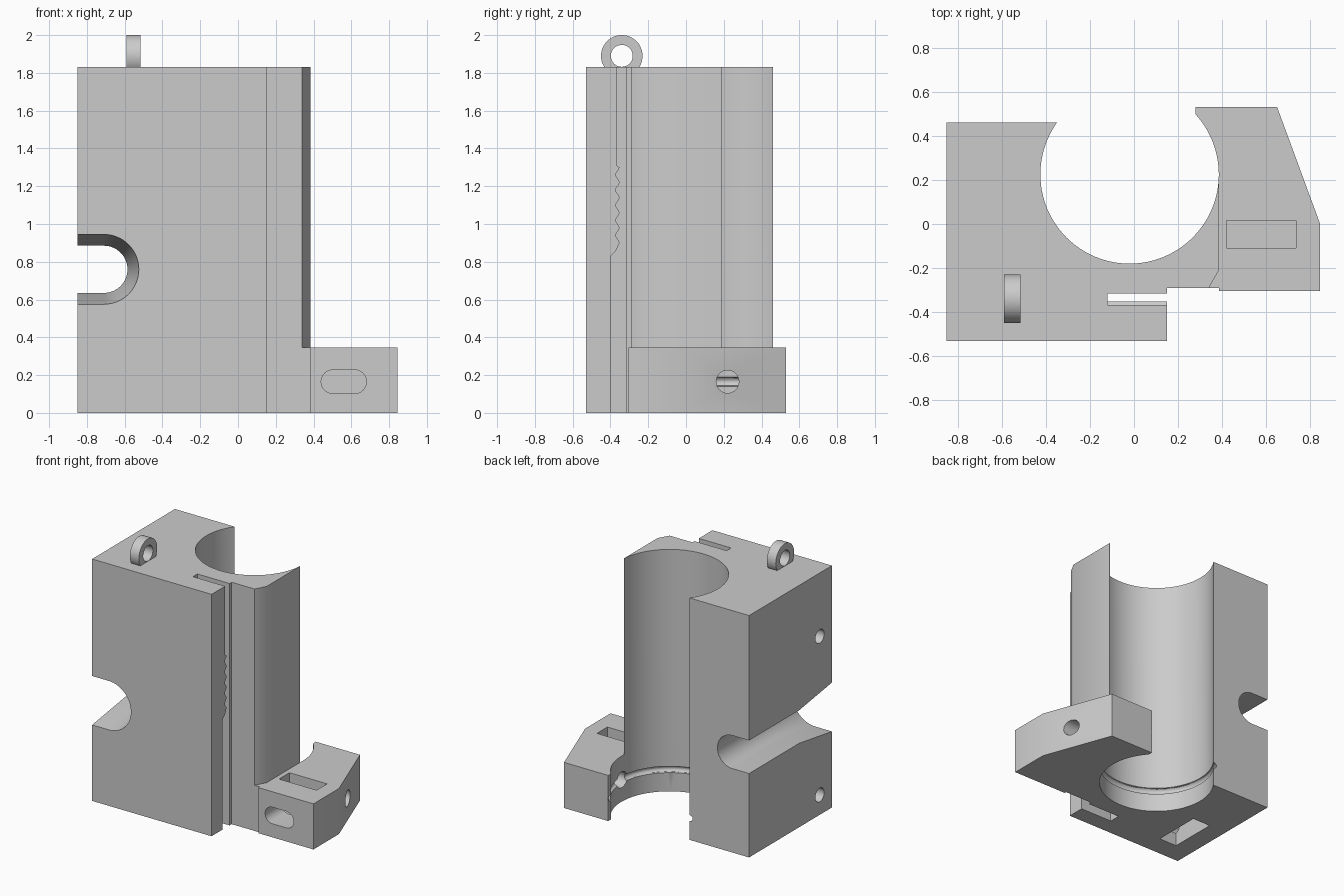
import bpy, bmesh, math
from mathutils import Vector, Matrix

old = bpy.data.objects.get("Cube")
if old:
    bpy.data.objects.remove(old, do_unlink=True)

grey = bpy.data.materials.new("plain grey")
grey.use_nodes = True
GREY = (0.6, 0.6, 0.6, 1)
grey.diffuse_color = GREY
grey.node_tree.nodes["Principled BSDF"].inputs["Base Color"].default_value = GREY

FRAMES = {
    "z": lambda u, v, d: Vector((u, v, d)),
    "x": lambda u, v, d: Vector((d, u, v)),
    "y": lambda u, v, d: Vector((u, d, v)),
}


def loft(name, axis, start, end, near, far=None):
    """Solid between two matching outlines along an axis."""
    far = far or near
    place = FRAMES[axis]
    bm = bmesh.new()
    a = [bm.verts.new(place(u, v, start)) for u, v in near]
    b = [bm.verts.new(place(u, v, end)) for u, v in far]
    bm.faces.new(a)
    bm.faces.new(b)
    for i in range(len(a)):
        j = (i + 1) % len(a)
        bm.faces.new((a[i], a[j], b[j], b[i]))
    bmesh.ops.recalc_face_normals(bm, faces=bm.faces)
    mesh = bpy.data.meshes.new(name)
    bm.to_mesh(mesh)
    bm.free()
    ob = bpy.data.objects.new(name, mesh)
    bpy.context.collection.objects.link(ob)
    mesh.materials.append(grey)
    return ob


def arc(cu, cv, r, a0=0, a1=360, n=32):
    count = n if a1 - a0 == 360 else n + 1
    angles = [math.radians(a0 + (a1 - a0) * i / n) for i in range(count)]
    return [(cu + r * math.cos(t), cv + r * math.sin(t)) for t in angles]


def rect(u0, v0, u1, v1):
    return [(u0, v0), (u1, v0), (u1, v1), (u0, v1)]


def combine(target, tool, operation="DIFFERENCE"):
    mod = target.modifiers.new(tool.name, "BOOLEAN")
    mod.object, mod.operation, mod.solver = tool, operation, "EXACT"
    bpy.ops.object.select_all(action="DESELECT")
    bpy.context.view_layer.objects.active = target
    target.select_set(True)
    bpy.ops.object.modifier_apply(modifier=mod.name)
    bpy.data.objects.remove(tool, do_unlink=True)


# Main block and foot lug
TOP, LUG_TOP = 1.83, 0.345
block = loft("main_block", "z", 0, TOP, [
    (-0.85, -0.53), (0.15, -0.53), (0.15, -0.29), (0.34, -0.29),
    (0.385, -0.21), (0.385, 0.19), (0, 0.46), (-0.85, 0.46)])
lug = loft("foot_lug", "z", 0, LUG_TOP, [
    (0.34, -0.29), (0.385, -0.29), (0.385, -0.305), (0.845, -0.305),
    (0.845, 0), (0.65, 0.53), (0.28, 0.53), (0.28, 0.3), (0.34, 0.19)])
combine(block, lug, "UNION")

# Large bore with a ring groove near the bottom
BX, BY, BR = -0.02, 0.225, 0.405
combine(block, loft("bore", "z", -0.1, 2, arc(BX, BY, BR, n=96)))
bm = bmesh.new()
profile = [bm.verts.new((BR + u, 0, 0.165 + v)) for u, v in arc(0, 0, 0.024, n=12)]
ring = [bm.edges.new((profile[i], profile[i - 1])) for i in range(12)]
bmesh.ops.spin(bm, geom=profile + ring, cent=(0, 0, 0), axis=(0, 0, 1),
               angle=math.tau, steps=96, use_merge=True)
bmesh.ops.remove_doubles(bm, verts=bm.verts, dist=0.0001)
bmesh.ops.recalc_face_normals(bm, faces=bm.faces)
mesh = bpy.data.meshes.new("ring_groove")
bm.to_mesh(mesh)
bm.free()
mesh.materials.append(grey)
groove = bpy.data.objects.new("ring_groove", mesh)
groove.matrix_world = Matrix.Translation((BX, BY, 0))
bpy.context.collection.objects.link(groove)
combine(block, groove)

# Toothed slot: narrow above, wavy in the middle, wide below
teeth = [(-0.362 + 0.01 * math.cos(math.tau * i / 8), 0.9 + 0.01 * i)
         for i in range(41)]
slot = [(-0.315, -0.1), (-0.315, 2), (-0.368, 2), (-0.368, 1.31)]
slot += teeth[::-1] + [(-0.37, 0.86), (-0.4, 0.83), (-0.4, -0.1)]
combine(block, loft("toothed_slot", "x", -0.12, 0.2, slot))

# Side notch that flares toward the front
def notch(r):
    return arc(-0.71, 0.76, r, -90, 90, 32) + [(-1, 0.76 + r), (-1, 0.76 - r)]

combine(block, loft("notch", "y", -0.14, 0.6, notch(0.125)))
combine(block, loft("notch_flare", "y", -0.14, -0.53 - 0.039,
                    notch(0.125), notch(0.191)))

# Side pin holes and the pocket underneath
for z in (0.15, 1.35):
    combine(block, loft("pin_hole", "x", -0.95, -0.55, arc(-0.385, z, 0.052)))
combine(block, loft("bottom_pocket", "z", -0.1, 0.25, rect(-0.7, -0.37, -0.55, 0)))

# Lug openings: top pocket, oval front slot, cross hole into the bore
combine(block, loft("lug_pocket", "z", 0.08, 0.5, rect(0.42, -0.11, 0.735, 0.015)))
oval = arc(0.6175, 0.165, 0.0625, -90, 90, 16) + arc(0.5025, 0.165, 0.0625, 90, 270, 16)
combine(block, loft("oval_slot", "y", -0.4, -0.05, oval))
combine(block, loft("cross_hole", "x", 0.3, 1, arc(0.22, 0.165, 0.06)))

# Hanging eye on top
eye = loft("hanging_eye", "x", -0.59, -0.515, arc(-0.34, 1.89, 0.11, n=48))
combine(eye, loft("eye_hole", "x", -0.7, -0.4, arc(-0.34, 1.89, 0.058)))
combine(eye, loft("eye_trim", "x", -0.7, -0.4, rect(-0.6, 1.5, 0, TOP - 0.005)))

for ob in (block, eye):
    bpy.ops.object.select_all(action="DESELECT")
    bpy.context.view_layer.objects.active = ob
    ob.select_set(True)
    bpy.ops.object.shade_smooth_by_angle(angle=math.radians(30))
